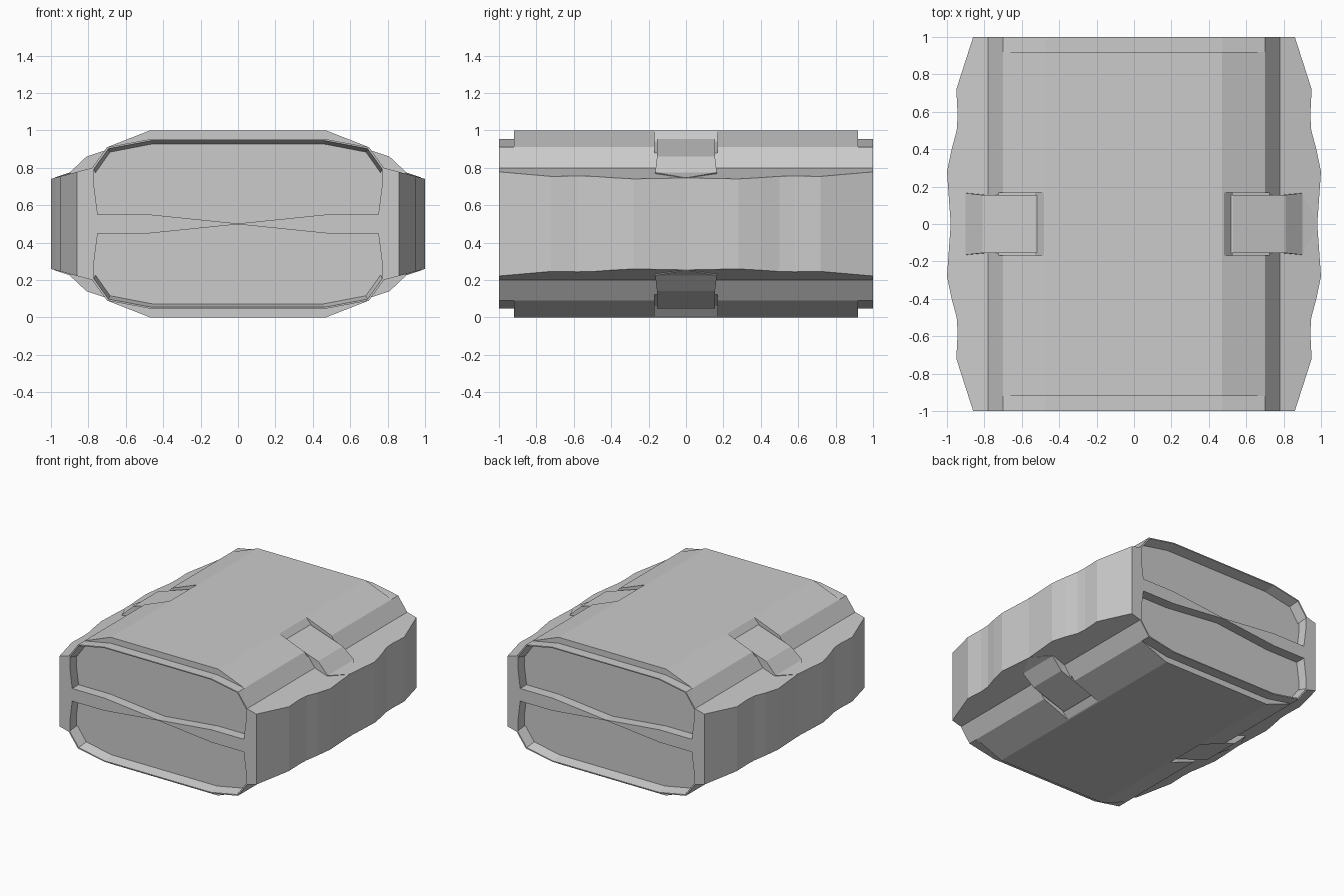
import bpy, bmesh

cube = bpy.data.objects.get("Cube")
if cube:
    bpy.data.objects.remove(cube, do_unlink=True)

grey = bpy.data.materials.new("light_grey")
grey.use_nodes = True
colour = (0.6, 0.6, 0.6, 1)
grey.diffuse_color = colour
grey.node_tree.nodes["Principled BSDF"].inputs["Base Color"].default_value = colour


def finish(name, bm):
    bmesh.ops.recalc_face_normals(bm, faces=bm.faces[:])
    mesh = bpy.data.meshes.new(name)
    bm.to_mesh(mesh)
    bm.free()
    mesh.materials.append(grey)
    ob = bpy.data.objects.new(name, mesh)
    bpy.context.collection.objects.link(ob)
    return ob


def loft(name, sections, closed=False):
    """Join matching rings of points; cap the two ends."""
    bm = bmesh.new()
    rings = [[bm.verts.new(p) for p in ring] for ring in sections]
    n = len(rings[0])
    for a, b in zip(rings, rings[1:]):
        for i in range(n):
            j = (i + 1) % n
            bm.faces.new((a[i], a[j], b[j], b[i]))
    bm.faces.new(rings[0])
    bm.faces.new(rings[-1])
    return finish(name, bm)


def prism(name, profile, y0, y1):
    return loft(name, [[(x, y, z) for x, z in profile] for y in (y0, y1)])


def flip_z(z, up):
    return z if up > 0 else 1 - z


SIDES = ((1, "left"), (-1, "right"))
LEVELS = ((1, "upper"), (-1, "lower"))
ENDS = ((-1, "front"), (1, "back"))

# Main body: chamfered profile mirrored to all four corners
corner = [(0.78, 0.80), (0.70, 0.91), (0.47, 1.0)]
top = corner + [(-x, z) for x, z in reversed(corner)]
body = prism("body", top + [(x, 1 - z) for x, z in reversed(top)], -0.92, 0.92)

# Wavy side bands with sloping upper and lower faces
wave = [(0.98, 0), (0.99, 0.14), (1.0, 0.28), (0.975, 0.4), (0.948, 0.5),
        (0.943, 0.58), (0.95, 0.72), (0.905, 0.86), (0.86, 1.0)]
half = wave + [(0.77, 1.0)]
outline = [(x, -y) for x, y in reversed(half[1:])] + half
for s, side in SIDES:
    rings = []
    for up in (1, -1):
        rings.append([(s * x, y, flip_z(0.80 - 0.27 * (x - 0.78), up))
                      for x, y in outline])
    loft(side + "_side_band", rings)

# Thin raised rims and the bow-tie bar on both ends
arch = [(0.78, 0.80), (0.70, 0.91), (0.47, 0.953)]
arch += [(-x, z) for x, z in reversed(arch)]
for e, end in ENDS:
    for up, level in LEVELS:
        rings = []
        for x, z in arch:
            ring = [(x, 1.0, z), (x * 0.99, 1.0, z - 0.008),
                    (x * 0.975, 0.91, z - 0.028), (x, 0.91, z)]
            rings.append([(px, e * py, flip_z(pz, up)) for px, py, pz in ring])
        loft(f"{end}_{level}_rim", rings)
    bar = [(0.78, 0.78), (0.75, 0.55), (0.47, 0.55), (0, 0.502)]
    for s, side in SIDES:
        shape = bar + [(x, 1 - z) for x, z in reversed(bar)]
        prism(f"{end}_{side}_bar", [(s * x, z) for x, z in shape],
              e * 0.91, e * 0.9995)

# Corner clips sitting in pockets cut from the body
clip = [(0.51, 0.95), (0.53, 0.953), (0.81, 0.86), (0.90, 0.765),
        (0.76, 0.76), (0.56, 0.90)]
pocket = [(0.44, 1.04), (0.48, 0.996), (0.53, 0.94), (0.81, 0.85), (0.95, 1.04)]
for s, side in SIDES:
    for up, level in LEVELS:
        def place(points):
            return [(s * x, flip_z(z, up)) for x, z in points]
        prism(f"{level}_{side}_clip", place(clip), -0.155, 0.155)
        # Pointed foot of the clip resting on the band
        foot = [[(0.81, -0.155, 0.86), (0.81, 0.155, 0.86), (0.78, 0.155, 0.78),
                 (0.78, -0.155, 0.78)],
                [(0.90, -0.165, 0.775), (0.90, 0.165, 0.775), (0.88, 0.165, 0.75),
                 (0.88, -0.165, 0.75)],
                [(0.98, -0.01, 0.748), (0.98, 0.01, 0.748), (0.97, 0.01, 0.735),
                 (0.97, -0.01, 0.735)]]
        loft(f"{level}_{side}_clip_foot",
             [[(s * x, y, flip_z(z, up)) for x, y, z in r] for r in foot])
        cutter = prism(f"{level}_{side}_pocket_cutter", place(pocket), -0.168, 0.168)
        cutter.hide_render = True
        cutter.hide_viewport = True
        cutter.display_type = 'WIRE'
        mod = body.modifiers.new("pocket", 'BOOLEAN')
        mod.operation = 'DIFFERENCE'
        mod.solver = 'EXACT'
        mod.object = cutter
